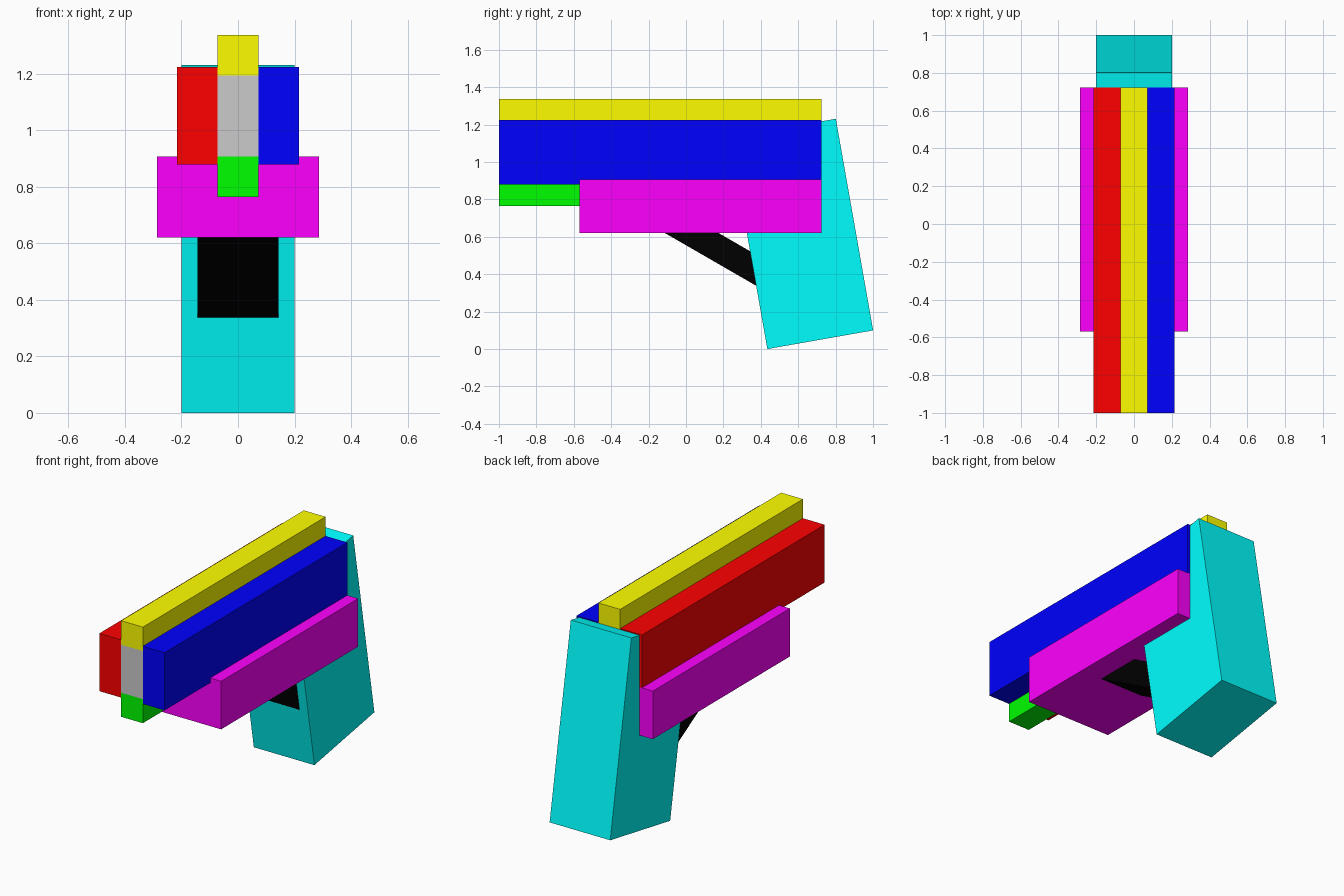
import bpy
from math import radians

if "Cube" in bpy.data.objects:
    bpy.data.objects.remove(bpy.data.objects["Cube"])

U = 0.0718  # modelling unit: every part is a whole or near-whole number of these


def block(name, size, centre, color=None, tilt=0.0):
    """Box of given size, tilted in degrees about the x axis."""
    bpy.ops.mesh.primitive_cube_add(size=1, location=centre,
                                    rotation=(radians(tilt), 0, 0))
    ob = bpy.context.object
    ob.name = name
    ob.scale = size
    bpy.ops.object.transform_apply(location=False, rotation=True, scale=True)
    if color:
        mat = bpy.data.materials.new(name + "_color")
        mat.diffuse_color = (*color, 1)
        mat.use_nodes = True
        mat.node_tree.nodes["Principled BSDF"].inputs["Base Color"].default_value = mat.diffuse_color
        ob.data.materials.append(mat)
    return ob


LENGTH = 24 * U
MID_Y = -1 + LENGTH / 2
BACK_Y = -1 + LENGTH

# Central stack: lower rail, core, top rail
block("lower_rail", (2 * U, LENGTH, 2 * U), (0, MID_Y, 0.836), (0, 1, 0))
block("core", (2 * U, LENGTH, 4 * U), (0, MID_Y, 1.051))
block("top_rail", (2 * U, LENGTH, 2 * U), (0, MID_Y, 1.266), (1, 1, 0))

# Side panels flanking the core
for name, side, color in (("left_panel", -1, (1, 0, 0)),
                          ("right_panel", 1, (0, 0, 1))):
    block(name, (2 * U, LENGTH, 4.8 * U), (side * 2 * U, MID_Y, 1.051), color)

# Wide lower body, flush with the rails at the back
block("lower_body", (8 * U, 18 * U, 4 * U), (0, BACK_Y - 9 * U, 0.764), (1, 0, 1))

# Tilted handle and the brace running into it from the body
block("handle", (0.4, 8 * U, 16 * U), (0, 0.618, 0.6155), (0, 1, 1), 10)
block("brace", (4 * U, 12 * U, 2 * U), (0, 0.166, 0.542), (0, 0, 0), -30)
